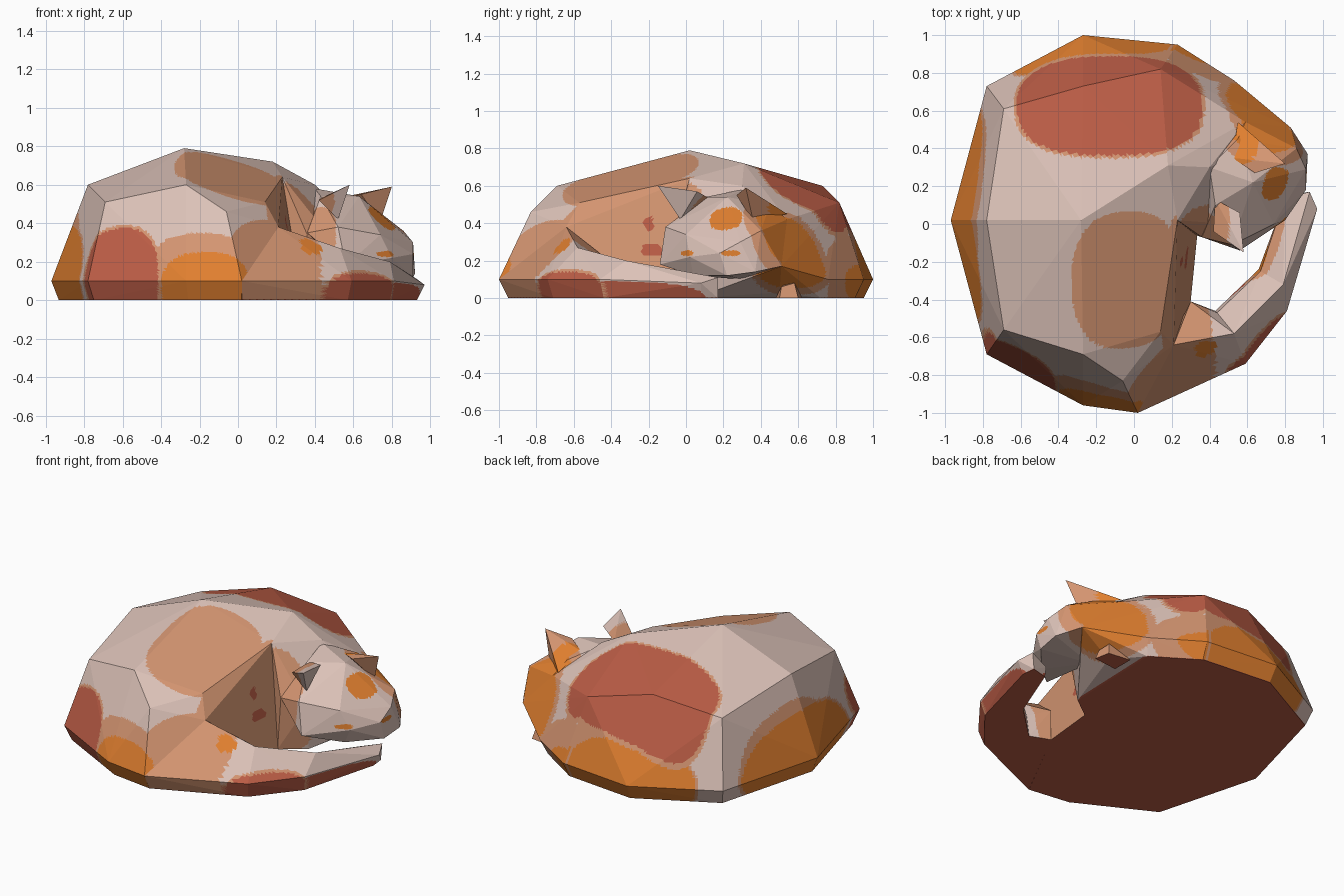
import bpy, bmesh


def material(name, rgb):
    m = bpy.data.materials.new(name)
    lin = [((c / 255 + 0.055) / 1.055) ** 2.4 for c in rgb]
    m.diffuse_color = (*lin, 1)
    return m


MATS = [material("cream fur", (220, 194, 184)), material("peach fur", (212, 149, 113)),
        material("orange fur", (224, 127, 47)), material("rust fur", (188, 93, 70))]
CREAM, PEACH, ORANGE, RUST = range(4)


def inside(c, o, r, grow=0):
    return sum((abs(c[i] - o[i]) / (r[i] + grow)) ** 2.6 for i in range(3)) < 1


def fur(c, patches, base):
    """First patch containing the point wins; strong colours get a thin peach rim."""
    for col, o, r in patches:
        if inside(c, o, r):
            return col
        if col != PEACH and min(r) > .1 and inside(c, o, r, .015):
            return PEACH
    return base


def part(name, hulls, patches=(), base=CREAM, cuts=12):
    """Faceted solid made of convex chunks, with rounded fur patches given as
    (colour, centre, radii)."""
    bm = bmesh.new()
    for pts in hulls:
        verts = [bm.verts.new(p) for p in pts]
        bmesh.ops.convex_hull(bm, input=verts)
    bmesh.ops.delete(bm, geom=[v for v in bm.verts if not v.link_faces], context='VERTS')
    bmesh.ops.triangulate(bm, faces=bm.faces[:])
    bmesh.ops.recalc_face_normals(bm, faces=bm.faces[:])
    if cuts:
        bmesh.ops.subdivide_edges(bm, edges=bm.edges[:], cuts=cuts, use_grid_fill=True)
    for f in bm.faces:
        c = f.calc_center_median()
        f.material_index = RUST if c.z < 0.003 else fur(c, patches, base)
    me = bpy.data.meshes.new(name)
    bm.to_mesh(me)
    bm.free()
    for m in MATS:
        me.materials.append(m)
    ob = bpy.data.objects.new(name, me)
    bpy.context.collection.objects.link(ob)
    return ob


# curled body: wide rim near the ground, faceted dome above
rim = [(-.97, .02), (-.78, .73), (-.27, 1), (.23, .95), (.02, -1), (-.27, -.96), (-.78, -.69)]
body = [(x, y, .1) for x, y in rim] + [(x * .96, y * .95, 0) for x, y in rim]
body += [(.30, -.41, 0), (.33, -.08, 0), (.4, .6, 0)]
body += [(-.78, .02, .6), (-.28, .02, .79), (.18, .31, .72), (.23, .02, .64),
         (-.69, .61, .51), (-.27, .73, .6), (.14, .82, .51),
         (-.69, -.56, .51), (-.27, -.69, .6), (-.06, -.83, .46),
         (.14, -.57, .51), (.21, -.64, .38)]
back_patch = (RUST, (-.13, .625, .5), (.49, .265, .75))
part("body", [body], [
    back_patch,
    (ORANGE, (-.25, 1.0, .08), (.45, .3, .26)),
    (ORANGE, (.25, 1.0, .08), (.2, .14, .14)),
    (PEACH, (.1, .98, .12), (.42, .25, .32)),
    (ORANGE, (-.95, .05, .1), (.19, .66, .30)),
    (PEACH, (-.95, .2, .15), (.2, .5, .36)),
    (RUST, (-.61, -.76, .1), (.20, .3, .28)),
    (ORANGE, (-.17, -.95, .06), (.23, .32, .19)),
    (PEACH, (-.2, -.9, .2), (.24, .25, .15)),
    (PEACH, (.2, -.85, .15), (.27, .45, .28)),
    (PEACH, (-.04, -.3, .65), (.29, .37, .3)),
    (RUST, (.3, -.18, .26), (.08, .06, .03)),
    (RUST, (.3, -.2, .40), (.08, .03, .04)),
    (PEACH, (.28, -.3, .25), (.16, .5, .5)),
], cuts=30)

# shoulder and neck leading round to the head
part("neck", [[
    (.14, .82, .51), (.18, .31, .72), (.23, .02, .64), (.40, .30, .6),
    (.41, .63, .43), (.59, .54, .42), (.23, .95, .1), (.53, .76, .1),
    (.83, .51, .17), (.22, .9, 0), (.5, .72, 0), (.33, -.06, 0),
    (.62, .5, .03), (.36, -.07, .34), (.5, .0, .3), (.48, .05, 0)]], [
    back_patch,
    (ORANGE, (.68, .6, .25), (.2, .25, .2)),
    (PEACH, (.7, .62, .25), (.26, .29, .25)),
    (ORANGE, (.3, .95, .08), (.25, .1, .1)),
    (PEACH, (.3, .93, .12), (.3, .2, .22)),
    (PEACH, (.38, -.06, .33), (.2, .17, .36)),
], cuts=20)

# head resting on its side, facing right
part("head", [[
    (.40, .30, .58), (.43, .1, .54), (.63, .22, .54), (.55, .45, .5), (.59, .54, .42),
    (.36, -.07, .35), (.52, -.11, .38), (.56, -.14, .18), (.74, .0, .34),
    (.80, .02, .22), (.75, .04, .12), (.86, .40, .36), (.91, .29, .30), (.91, .18, .24),
    (.92, .37, .14), (.91, .22, .12), (.83, .51, .17), (.6, .3, .1)]], [
    (ORANGE, (.68, .52, .36), (.2, .15, .2)),
    (ORANGE, (.76, .21, .43), (.10, .09, .07)),
    (PEACH, (.68, .5, .35), (.26, .2, .26)),
    (PEACH, (.36, -.08, .35), (.15, .14, .25)),
    (ORANGE, (.78, .0, .24), (.07, .04, .015)),
    (ORANGE, (.9, .24, .24), (.06, .05, .015)),
], cuts=18)

# ears
part("near_ear", [[(.58, -.15, .60), (.42, -.04, .52), (.43, .13, .53),
                   (.56, .06, .57), (.52, -.03, .42)]],
     [(PEACH, (.42, .0, .53), (.09, .14, .09))], cuts=8)
part("far_ear", [[(.80, .32, .59), (.52, .35, .53), (.55, .54, .45),
                  (.64, .27, .55), (.74, .36, .41)]],
     [(ORANGE, (.56, .45, .5), (.1, .14, .1))], base=PEACH, cuts=8)

# tail wrapped round the front: sections of ridge, outer, outer foot, inner foot, inner top
sections = [
    [(.21, -.64, .38), (.02, -1, .1), (.02, -.95, 0), (.30, -.41, 0), (.30, -.41, .2)],
    [(.53, -.58, .27), (.59, -.74, .1), (.57, -.71, 0), (.43, -.46, 0), (.44, -.47, .14)],
    [(.79, -.32, .20), (.81, -.46, .1), (.79, -.44, 0), (.66, -.24, 0), (.67, -.25, .1)],
    [(.93, .17, .11), (.97, .08, .08), (.93, .08, 0), (.92, .17, 0), (.82, .02, 0),
     (.82, .02, .09), (.80, .14, .07), (.81, .14, 0)]]
part("tail", [a + b for a, b in zip(sections, sections[1:])], [
    (ORANGE, (.39, -.68, .3), (.07, .06, .06)),
    (PEACH, (.18, -.75, .16), (.25, .45, .34)),
    (ORANGE, (.68, -.2, .03), (.06, .1, .07)),
    (PEACH, (.7, -.13, .04), (.14, .28, .09)),
    (RUST, (.66, -.66, .02), (.23, .25, .12)),
    (RUST, (.78, -.35, 0), (.27, .5, .09)),
], cuts=14)

# front paw peeking out under the chin
part("front_paw", [[(.55, .48, 0), (.55, .62, 0), (.70, .60, 0), (.72, .50, 0),
                    (.70, .51, .06), (.68, .58, .08), (.55, .55, .1)]],
     base=PEACH, cuts=0)
